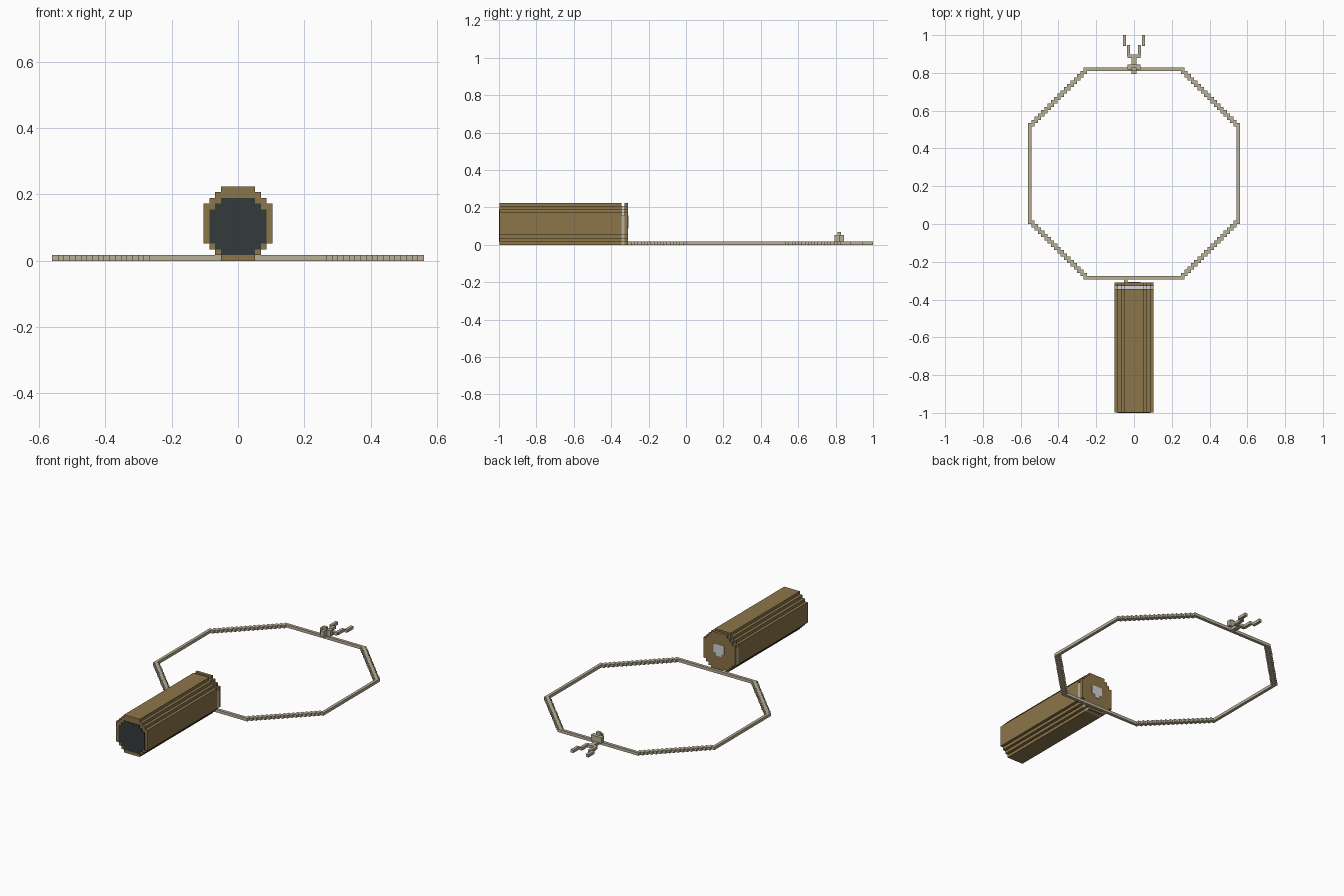
import bpy
import bmesh

if "Cube" in bpy.data.objects:
    bpy.data.objects.remove(bpy.data.objects["Cube"], do_unlink=True)

U = 1 / 58            # edge of one small cube
N = 65                # cubes across the cord loop
LOOP_Y = 41           # cubes from the front to the loop
CUT = 18              # cubes cut from each loop corner


def material(name, rgb):
    mat = bpy.data.materials.new(name)
    mat.use_nodes = True
    color = (*rgb, 1)
    mat.diffuse_color = color
    bsdf = mat.node_tree.nodes["Principled BSDF"]
    bsdf.inputs["Base Color"].default_value = color
    bsdf.inputs["Roughness"].default_value = 0.9
    return mat


BROWN = material("brown bark", (0.262, 0.178, 0.068))
DARK = material("dark opening", (0.034, 0.042, 0.043))
CORD = material("pale cord", (0.49, 0.435, 0.31))
GREY = material("light grey", (0.66, 0.66, 0.66))


def finish(bm, name, mat):
    bmesh.ops.recalc_face_normals(bm, faces=bm.faces)
    mesh = bpy.data.meshes.new(name)
    bm.to_mesh(mesh)
    bm.free()
    mesh.materials.append(mat)
    obj = bpy.data.objects.new(name, mesh)
    bpy.context.collection.objects.link(obj)
    return obj


def prism(name, halves, base, y0, y1, mat):
    """Stepped round outline, one half width per row, extruded along y."""
    right = []
    for row, half in enumerate(halves):
        right += [(half, base + row), (half, base + row + 1)]
    # Drop points between rows of equal width
    right = [p for k, p in enumerate(right)
             if k in (0, len(right) - 1)
             or not right[k - 1][0] == p[0] == right[k + 1][0]]
    outline = right + [(-x, z) for x, z in reversed(right)]
    bm = bmesh.new()
    face = bm.faces.new([bm.verts.new((x * U, y0, z * U)) for x, z in outline])
    new = bmesh.ops.extrude_face_region(bm, geom=[face])["geom"]
    verts = [v for v in new if isinstance(v, bmesh.types.BMVert)]
    bmesh.ops.translate(bm, verts=verts, vec=(0, y1 - y0, 0))
    return finish(bm, name, mat)


def block(bm, x0, x1, y0, y1, z0=0, z1=1):
    """Box in cube units, with y counted from the front of the loop."""
    low, high = (x0, y0, z0), (x1, y1, z1)
    shift = (0, LOOP_Y * U - 1, 0)
    for v in bmesh.ops.create_cube(bm, size=1)["verts"]:
        v.co = [(b if c > 0 else a) * U + s
                for a, b, c, s in zip(low, high, v.co, shift)]


# Stepped log with its end cap and dark opening
ROUND = [3, 4, 5] + [6] * 7 + [5, 4, 3]
NECK, CAP, END = -1 + 38 * U, -1 + 39 * U, -1 + 40 * U
prism("log_body", ROUND, 0, -0.997, NECK, BROWN)
prism("end_cap", ROUND, 0, CAP, END, BROWN)
prism("front_opening", [3, 4] + [5] * 6 + [4, 3], 1, -1, -0.992, DARK)

# Groove with grey core, and cord wrapped around its lower part
prism("neck_core", [3, 4, 5, 5, 5, 5, 5, 5, 5, 4, 3], 1, NECK, CAP, GREY)
prism("cord_wrap", ROUND[:9], 0, NECK, CAP, CORD)
prism("cap_patch", [1, 2, 2, 2], 5, END - 0.004, END + 0.002, GREY)

# Eight-sided cord loop with stepped diagonals
bm = bmesh.new()
H = N / 2
block(bm, CUT - H, N - CUT - H, 0, 1)
block(bm, CUT - H, N - CUT - H, N - 1, N)
for x in (-H, H - 1):
    block(bm, x, x + 1, CUT, N - CUT)
for k in range(CUT):
    for y in (k, N - 1 - k):
        x = CUT - 1 - k - H
        block(bm, x, x + 2, y, y + 1)
        block(bm, -x - 2, -x, y, y + 1)
block(bm, -3, -2, -1, 0)
finish(bm, "cord_loop", CORD)

# Knot on the far side of the loop
bm = bmesh.new()
block(bm, -2, 2, N - 0.5, N + 1, 1, 3)
block(bm, -0.7, 0.7, N - 2, N + 1, 1, 3)
block(bm, -0.7, 0.7, N - 1, N, 0, 4)
finish(bm, "cord_knot", CORD)

# Two loose cord ends
bm = bmesh.new()
block(bm, -0.7, 0.7, N, N + 3)
block(bm, -2, 2, N + 3, N + 4)
for side in (-1, 1):
    for inner, start, stop in ((1, N + 4, N + 7), (2, N + 7, N + 10)):
        a, b = sorted((side * inner * 1.2, side * (inner * 1.2 + 1)))
        block(bm, a, b, start - 0.4, stop)
finish(bm, "cord_ends", CORD)
